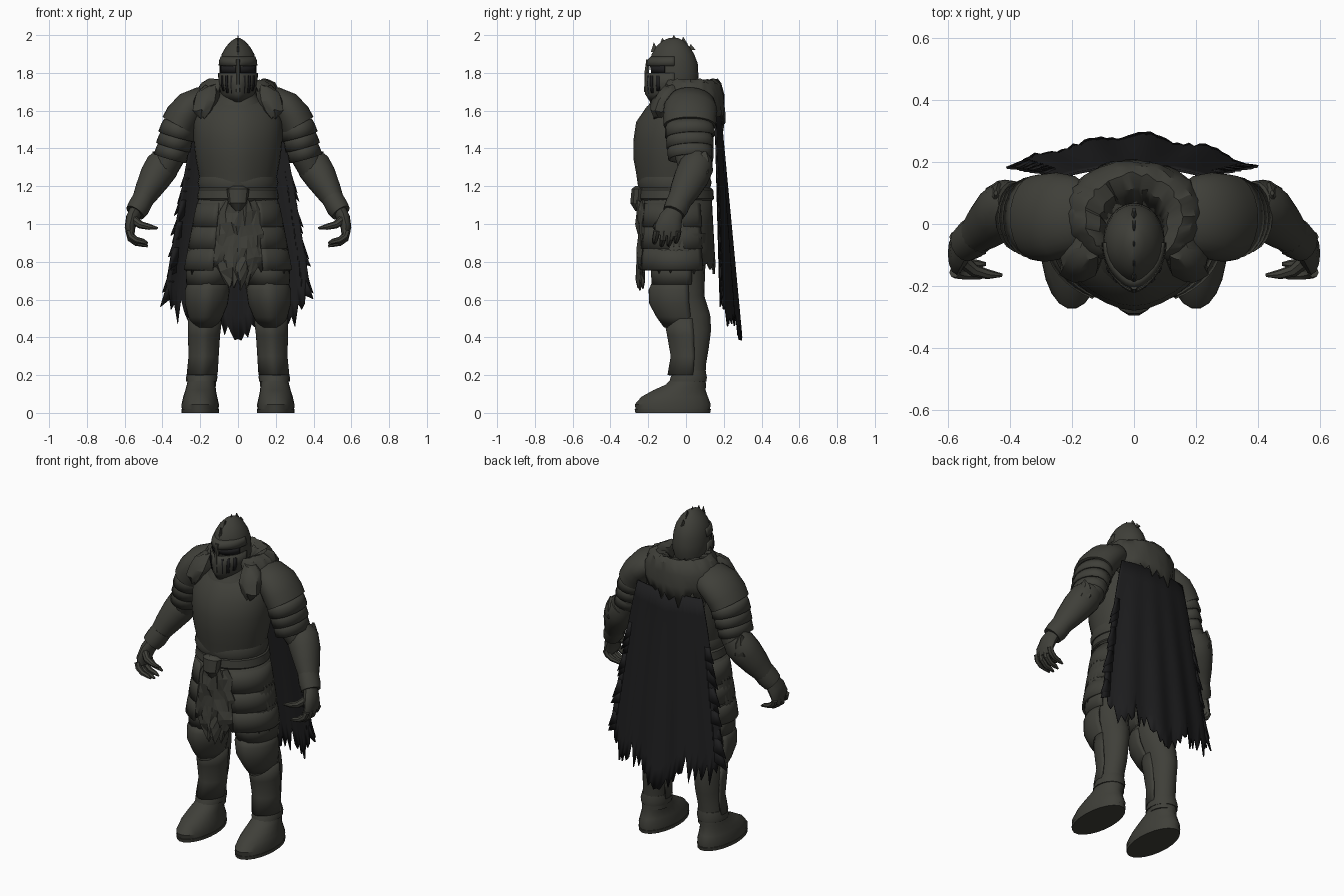
import bpy, bmesh, math, random
from mathutils import Vector

random.seed(4)

def material(name, rgb):
    m = bpy.data.materials.new(name)
    m.diffuse_color = (*rgb, 1)
    return m

STEEL = material("weathered_olive_steel", (0.050, 0.050, 0.041))
BLACK = material("black_cloth", (0.013, 0.013, 0.014))

def finish(name, bm, mat=STEEL, thick=0, mirror=False, smooth=True):
    bmesh.ops.recalc_face_normals(bm, faces=bm.faces)
    me = bpy.data.meshes.new(name)
    bm.to_mesh(me)
    bm.free()
    ob = bpy.data.objects.new(name, me)
    bpy.context.collection.objects.link(ob)
    me.materials.append(mat)
    if smooth:
        bpy.ops.object.select_all(action='DESELECT')
        ob.select_set(True)
        bpy.context.view_layer.objects.active = ob
        bpy.ops.object.shade_smooth_by_angle(angle=math.radians(35))
    if thick:
        mod = ob.modifiers.new("thickness", 'SOLIDIFY')
        mod.thickness, mod.offset = thick, 0
    if mirror:
        ob.modifiers.new("mirror", 'MIRROR')

def skin(bm, rows, closed=False):
    for a, b in zip(rows, rows[1:]):
        for k in range(len(a) if closed else len(a) - 1):
            j = (k + 1) % len(a)
            bm.faces.new((a[k], a[j], b[j], b[k]))

def loft(name, rings, n=20, arc=None, tilt=False, jag=0, jitter=0, cap=True, ridge=0, **kw):
    """Skin elliptical rings (x, y, z, rx, ry); arc in degrees (0 = +x, 270 = front) makes an open plate."""
    bm = bmesh.new()
    rows = []
    cs = [Vector(r[:3]) for r in rings]
    a0, a1 = arc or (0, 360)
    for i, r in enumerate(rings):
        u, v = Vector((1, 0, 0)), Vector((0, 1, 0))
        if tilt:
            d = (cs[min(i + 1, len(cs) - 1)] - cs[max(i - 1, 0)]).normalized()
            u = (u - d * u.dot(d)).normalized()
            v = u.cross(d)
        row = []
        for k in range(n + 1 if arc else n):
            a = math.radians(a0 + (a1 - a0) * k / n)
            p = cs[i] + u * r[3] * math.cos(a) + v * r[4] * math.sin(a)
            p.y -= ridge * max(0, -math.sin(a)) ** 12
            if jag and i == len(rings) - 1:
                p.z -= jag * random.random() * (1 if k % 2 else -0.4)
            p += Vector([random.uniform(-jitter, jitter) for _ in range(3)])
            row.append(bm.verts.new(p))
        rows.append(row)
    skin(bm, rows, closed=not arc)
    if cap and not arc:
        bm.faces.new(rows[0])
        bm.faces.new(rows[-1])
    finish(name, bm, **kw)

# torso: breastplate, gorget, belt, skirt
loft("breastplate", [(0, -.02, 1.67, .14, .12), (0, -.025, 1.62, .21, .17), (0, -.05, 1.54, .235, .20),
                     (0, -.06, 1.44, .235, .205), (0, -.06, 1.35, .225, .205), (0, -.06, 1.27, .21, .19),
                     (0, -.06, 1.2, .195, .18)], n=32, ridge=.014)
loft("breastplate_rim", [(0, -.06, 1.25, .206, .187), (0, -.06, 1.22, .214, .196), (0, -.06, 1.19, .206, .188)], n=32)
loft("gorget", [(0, -.05, 1.74, .085, .09), (0, -.05, 1.68, .10, .11), (0, -.06, 1.645, .135, .13),
                (0, -.06, 1.61, .15, .145)], n=24)
loft("belt", [(0, -.05, 1.19, .2, .185), (0, -.05, 1.18, .21, .194), (0, -.05, 1.135, .217, .198),
              (0, -.05, 1.125, .207, .19)], n=32)
loft("belt_buckle", [(0, -.25, 1.2, .03, .02), (0, -.25, 1.185, .06, .04), (0, -.255, 1.11, .05, .042),
                     (0, -.25, 1.07, .015, .02)], n=10)
loft("padded_skirt", [(0, -.05, 1.15, .2, .18), (0, -.05, 1.0, .235, .188), (0, -.05, .87, .26, .195),
                      (0, -.05, .79, .27, .2)], n=40, jag=.06, cap=False, thick=.012)
loft("hips", [(0, -.04, 1.1, .2, .16), (0, -.04, .9, .22, .16), (0, -.04, .82, .12, .12)])

# layered hip plates
for i in range(3):
    z, w, d = 1.11 - i * .115, .212 + i * .022, .188 + i * .004
    loft(f"hip_plate_{i + 1}", [(0, -.05, z, w, d), (0, -.05, z - .06, w + .014, d + .009),
                                (0, -.05, z - .125, w + .025, d + .014)],
         arc=(-62, 40), n=14, thick=.012, mirror=True)

# ragged fur loincloth
bm = bmesh.new()
rows = []
for z, w in ((1.12, .08), (1.06, .105), (1.0, .115), (.94, .125), (.88, .135), (.82, .13), (.76, .10), (.70, .055)):
    row = []
    for k in range(11):
        u, e = k / 5 - 1, random.uniform(-.012, .012)
        drop = .04 * (k % 2) if z < .72 else 0
        row.append(bm.verts.new((u * w + e, -.255 + .035 * u * u + random.uniform(-.01, .01), z + e - drop)))
    rows.append(row)
skin(bm, rows)
bmesh.ops.triangulate(bm, faces=bm.faces)
finish("fur_loincloth", bm, thick=.012, smooth=False)

# fur mantle around the neck, with two lapels in front
loft("fur_mantle", [(0, -.02, 1.69, .09, .09), (0, .0, 1.745, .115, .12), (0, .02, 1.76, .155, .14),
                    (0, .03, 1.74, .19, .152), (0, .03, 1.69, .215, .165), (0, .03, 1.62, .225, .17),
                    (0, .03, 1.56, .205, .17)],
     arc=(-60, 240), n=40, jag=.07, jitter=.006, thick=.014)
loft("fur_lapel", [(.14, -.07, 1.735, .03, .04), (.155, -.085, 1.70, .06, .06), (.17, -.115, 1.65, .07, .065),
                   (.185, -.13, 1.60, .055, .06), (.19, -.14, 1.56, .02, .03)], n=14, jitter=.008, mirror=True)

# helmet
loft("helmet", [(0, -.05, 1.70, .085, .10), (0, -.05, 1.76, .098, .118), (0, -.053, 1.80, .099, .118),
                (0, -.06, 1.85, .097, .122), (0, -.063, 1.90, .086, .106), (0, -.064, 1.94, .063, .082),
                (0, -.062, 1.97, .034, .05), (0, -.06, 1.985, .01, .016)], n=24, ridge=.012)
loft("brow_band", [(0, -.06, 1.885, .088, .11), (0, -.06, 1.865, .096, .13), (0, -.06, 1.838, .099, .136)],
     arc=(180, 360), n=24, thick=.008, ridge=.012)
loft("visor", [(0, -.06, 1.80, .100, .138), (0, -.06, 1.74, .099, .142), (0, -.06, 1.69, .085, .138),
               (0, -.06, 1.645, .065, .11)], arc=(180, 360), n=24, thick=.01, ridge=.014)
loft("eye_slit", [(0, -.06, 1.838, .099, .124), (0, -.06, 1.80, .101, .124)], arc=(205, 335), n=20,
     mat=BLACK, thick=.004)
for i, (a, h) in enumerate(((252, .05), (234, .045), (216, .035))):
    loft(f"visor_slot_{i + 1}", [(0, -.06, 1.785, .105, .151), (0, -.06, 1.74, .105, .152),
                                 (0, -.06, 1.74 - h, .094, .147)],
         arc=(a - 4, a + 4), n=2, mat=BLACK, thick=.004, mirror=True)
loft("nose_guard", [(0, -.20, 1.87, .012, .012), (0, -.208, 1.80, .012, .014), (0, -.211, 1.70, .014, .012)], n=6)
for i, (y, z, h) in enumerate(((-.165, 1.92, .04), (-.12, 1.955, .03), (-.06, 1.97, .03), (-.01, 1.96, .03),
                               (.03, 1.93, .022))):
    loft(f"crest_spike_{i + 1}", [(0, y, z - .01, .008, .025), (0, y - .005, z + h, .001, .001)], n=6)

# arms
loft("pauldron", [(.13, .03, 1.66, .05, .08), (.19, .03, 1.648, .08, .125), (.25, .025, 1.615, .092, .142),
                  (.29, .02, 1.565, .098, .142), (.315, .02, 1.52, .097, .138)], tilt=True, n=24, mirror=True)
for i in range(3):
    x, z, r = .307 + .016 * i, 1.535 - i * .058, .09 - i * .004
    loft(f"arm_lame_{i + 1}", [(x, .02, z, r - .008, .118 - i * .006),
                               (x + .008, .02, z - .03, r, .126 - i * .006),
                               (x + .02, .022, z - .072, r + .004, .128 - i * .008)],
         tilt=True, n=20, cap=False, thick=.01, mirror=True)
loft("upper_arm", [(.26, .03, 1.58, .08, .11), (.32, .03, 1.45, .08, .108), (.355, .04, 1.36, .076, .098),
                   (.395, .05, 1.29, .075, .085)], tilt=True, n=16, mirror=True)
loft("forearm_guard", [(.375, .065, 1.345, .075, .075), (.402, .055, 1.305, .092, .092), (.437, .03, 1.25, .086, .092),
                       (.477, -.005, 1.18, .07, .08), (.515, -.04, 1.11, .052, .06), (.535, -.055, 1.07, .05, .055)],
     tilt=True, n=18, mirror=True)
loft("elbow_fin", [(.445, .10, 1.385, .006, .008), (.437, .085, 1.34, .026, .05), (.435, .055, 1.27, .06, .085),
                   (.455, .025, 1.22, .05, .07)], n=8, mirror=True)
loft("wrist_cuff", [(.50, -.03, 1.135, .058, .066), (.525, -.05, 1.09, .06, .066), (.545, -.065, 1.06, .054, .06)],
     tilt=True, n=14, mirror=True)
loft("hand", [(.535, -.055, 1.08, .036, .045), (.558, -.08, 1.03, .036, .062), (.572, -.095, .98, .028, .07),
              (.568, -.1, .94, .02, .066)], tilt=True, n=12, mirror=True)
for i in range(4):
    y, dz = -.155 + i * .038, (.0, -.014, -.012, .004)[i]
    loft(f"finger_{i + 1}", [(.578, y, .965, .018, .018), (.568, y - .005, .935 + dz, .018, .018),
                             (.538, y - .01, .913 + dz, .016, .016), (.50, y - .012, .905 + dz, .013, .013),
                             (.478, y - .012, .895 + dz, .005, .006)], tilt=True, n=7, mirror=True)
loft("thumb", [(.55, -.12, 1.02, .022, .026), (.515, -.15, .995, .02, .02), (.47, -.162, .985, .016, .016),
               (.425, -.165, .978, .006, .006)], tilt=True, n=8, mirror=True)

# legs
loft("leg", [(.13, -.04, .95, .115, .15), (.15, -.035, .72, .112, .135), (.16, -.025, .62, .102, .122),
             (.17, .01, .52, .086, .118), (.178, .025, .44, .08, .108), (.18, .028, .34, .074, .092),
             (.188, .022, .25, .07, .083), (.19, .02, .14, .074, .083)], n=20, mirror=True)
loft("thigh_plate", [(.15, -.04, .82, .11, .135), (.155, -.04, .74, .115, .14), (.16, -.04, .68, .108, .136)],
     arc=(160, 390), n=18, thick=.012, mirror=True)
loft("knee_cop", [(.16, -.04, .70, .095, .118), (.163, -.045, .65, .113, .136), (.167, -.042, .58, .108, .136),
                  (.172, -.025, .51, .085, .115), (.175, -.01, .455, .06, .09)],
     arc=(170, 385), n=18, thick=.012, ridge=.012, mirror=True)
loft("shin_guard", [(.174, .005, .5, .085, .108), (.18, .015, .41, .08, .10), (.182, .022, .30, .075, .088),
                    (.19, .012, .2, .077, .095)], arc=(165, 375), n=18, thick=.01, ridge=.01, mirror=True)
loft("ankle_cuff", [(.19, .02, .225, .075, .085), (.192, .015, .19, .083, .097), (.193, .01, .165, .081, .1)],
     n=18, mirror=True)
loft("boot", [(.20, -.07, .0, .096, .195), (.20, -.07, .045, .099, .203), (.20, -.06, .085, .09, .178),
              (.198, -.035, .12, .081, .14), (.195, .0, .15, .076, .107), (.19, .02, .2, .07, .08)],
     n=22, mirror=True)
loft("boot_sole", [(.20, -.07, 0, .099, .2), (.20, -.07, .02, .1, .204)], n=22, mirror=True)

# tattered cape
def cape_point(u, z):
    t = max(0, 1.56 - z) / 1.2
    half_width = .22 + .17 * min(1, t * 1.26) ** .85
    y = .185 + .105 * t - u * u * (.03 + .07 * t) + .01 * math.sin(u * 13) * t
    return (u * half_width, y, z)

bm = bmesh.new()
rows = []
for k in range(45):
    u = k / 22 - 1
    low = .36 + .11 * min(1, abs(u) / .4) - .04 * min(1, max(0, abs(u) - .4) / .4) + .2 * abs(u) ** 8
    low += (.05, .12, .03, .09, .0, .14, .07)[k % 7] * random.uniform(.6, 1.2) * min(1, .3 + abs(u) * 2)
    rows.append([bm.verts.new(cape_point(u, 1.57 + (low - 1.57) * j / 10)) for j in range(11)])
skin(bm, rows)
# torn shards along both side edges
for s in (-1, 1):
    for i in range(11):
        z = 1.3 - i * .06 + random.uniform(-.02, .02)
        tip = cape_point(s, z - random.uniform(.09, .14))
        pts = [cape_point(s * .9, z), cape_point(s * .98, z),
               (tip[0] + s * random.uniform(.0, .025), tip[1], tip[2]), cape_point(s * .88, z - .08)]
        bm.faces.new([bm.verts.new(p) for p in pts])
finish("tattered_cape", bm, mat=BLACK, thick=.008)
